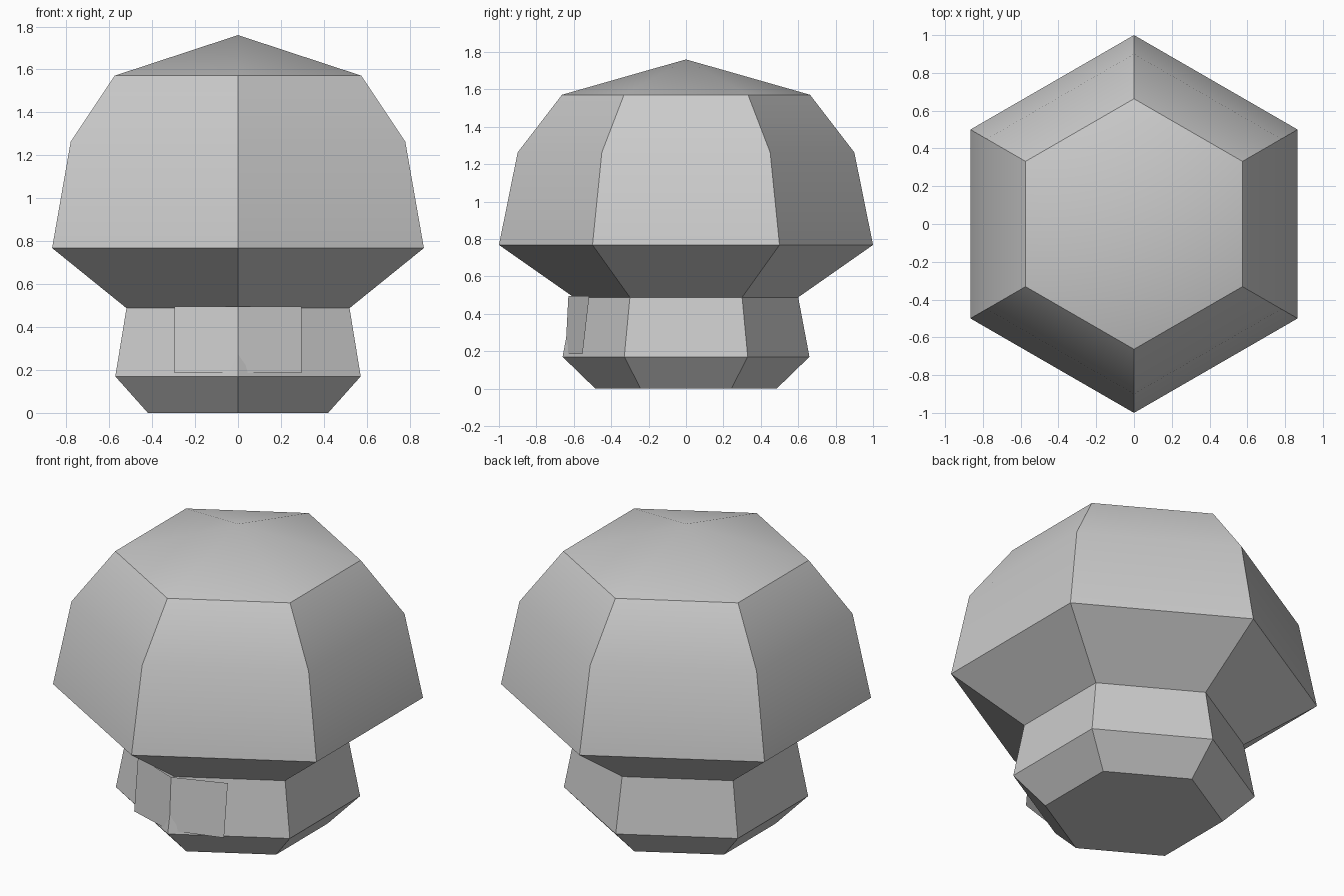
import bpy
import bmesh
from math import radians, sin, cos, tau

if "Cube" in bpy.data.objects:
    bpy.data.objects.remove(bpy.data.objects["Cube"], do_unlink=True)

SIDES = 6


def make_material(name, colour):
    mat = bpy.data.materials.new(name)
    mat.use_nodes = True
    mat.diffuse_color = colour
    mat.node_tree.nodes["Principled BSDF"].inputs["Base Color"].default_value = colour
    return mat


def finish(name, bm, mat):
    """Turn a bmesh into a named object with smooth shading kept sharp at edges."""
    mesh = bpy.data.meshes.new(name)
    bm.to_mesh(mesh)
    bm.free()
    mesh.materials.append(mat)
    obj = bpy.data.objects.new(name, mesh)
    bpy.context.collection.objects.link(obj)
    bpy.ops.object.select_all(action="DESELECT")
    obj.select_set(True)
    bpy.context.view_layer.objects.active = obj
    bpy.ops.object.shade_smooth_by_angle(angle=radians(30))
    return obj


def hex_ring(bm, radius, z):
    """Six corners, with one pointing straight to the front."""
    return [bm.verts.new((radius * sin(tau * i / SIDES), -radius * cos(tau * i / SIDES), z))
            for i in range(SIDES)]


grey = make_material("plain grey", (0.6, 0.6, 0.6, 1))

# Hexagonal body: base, stem, overhanging cap and pointed top
profile = [(0.485, 0), (0.66, 0.17), (0.60, 0.488), (1.0, 0.768),
           (0.90, 1.263), (0.663, 1.571)]
bm = bmesh.new()
rings = [hex_ring(bm, r, z) for r, z in profile]
bm.faces.new(rings[0][::-1])
for low, high in zip(rings, rings[1:]):
    for i in range(SIDES):
        j = (i + 1) % SIDES
        bm.faces.new((low[i], low[j], high[j], high[i]))
tip = bm.verts.new((0, 0, 1.76))
for i in range(SIDES):
    bm.faces.new((rings[-1][i], rings[-1][(i + 1) % SIDES], tip))
finish("mushroom_body", bm, grey)

# Thin folded plate on the front of the stem
bm = bmesh.new()
bottom = [bm.verts.new((x, y, 0.185)) for x, y in ((-0.295, -0.553), (0, -0.645), (0.295, -0.553))]
top = [bm.verts.new((x, y, 0.496)) for x, y in ((-0.295, -0.517), (0, -0.629), (0.295, -0.517))]
for i in range(2):
    bm.faces.new((bottom[i], bottom[i + 1], top[i + 1], top[i]))
finish("front_plate", bm, grey)
